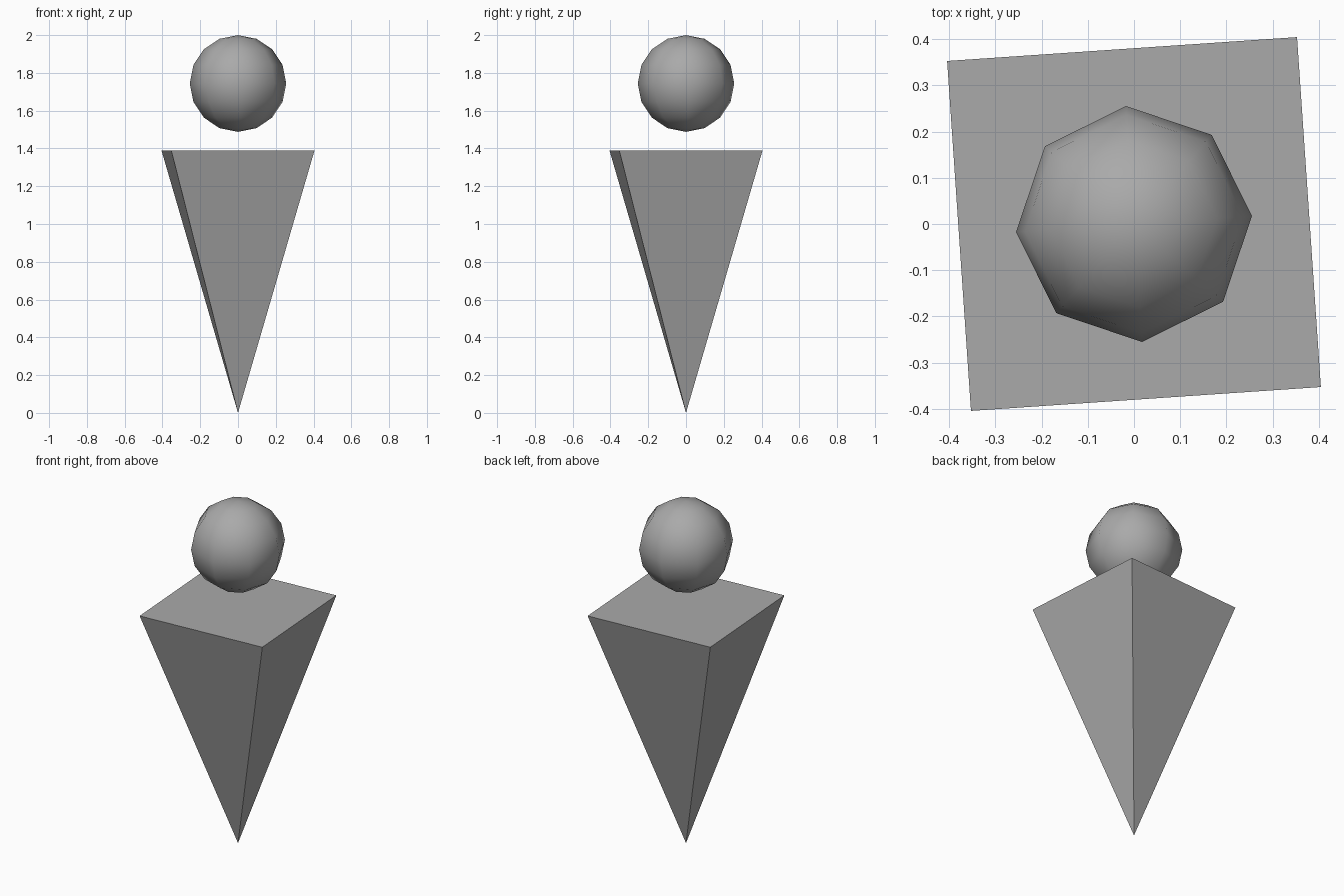
import bpy
from math import radians

cube = bpy.data.objects.get("Cube")
if cube:
    bpy.data.objects.remove(cube, do_unlink=True)

TURN = 3.9          # slight twist shared by both parts, in degrees
BODY_HEIGHT = 1.388
BALL_RADIUS = 0.256

# Single plain grey
grey = bpy.data.materials.new("grey")
grey.use_nodes = True
color = (0.4, 0.4, 0.4, 1)
grey.diffuse_color = color
grey.node_tree.nodes["Principled BSDF"].inputs["Base Color"].default_value = color


def finish(name):
    obj = bpy.context.object
    obj.name = name
    obj.data.name = name
    obj.data.materials.append(grey)
    return obj


# Inverted four-sided pyramid standing on its tip
bpy.ops.mesh.primitive_cone_add(
    vertices=4, radius1=0, radius2=0.537, depth=BODY_HEIGHT,
    location=(0, 0, BODY_HEIGHT / 2), rotation=(0, 0, radians(45 + TURN)))
finish("pyramid_body")
bpy.ops.object.shade_flat()

# Low-poly ball floating above it
bpy.ops.mesh.primitive_uv_sphere_add(
    segments=8, ring_count=8, radius=BALL_RADIUS,
    location=(0, 0, 2 - BALL_RADIUS), rotation=(0, 0, radians(TURN)))
finish("ball_head")
bpy.ops.object.shade_smooth()
